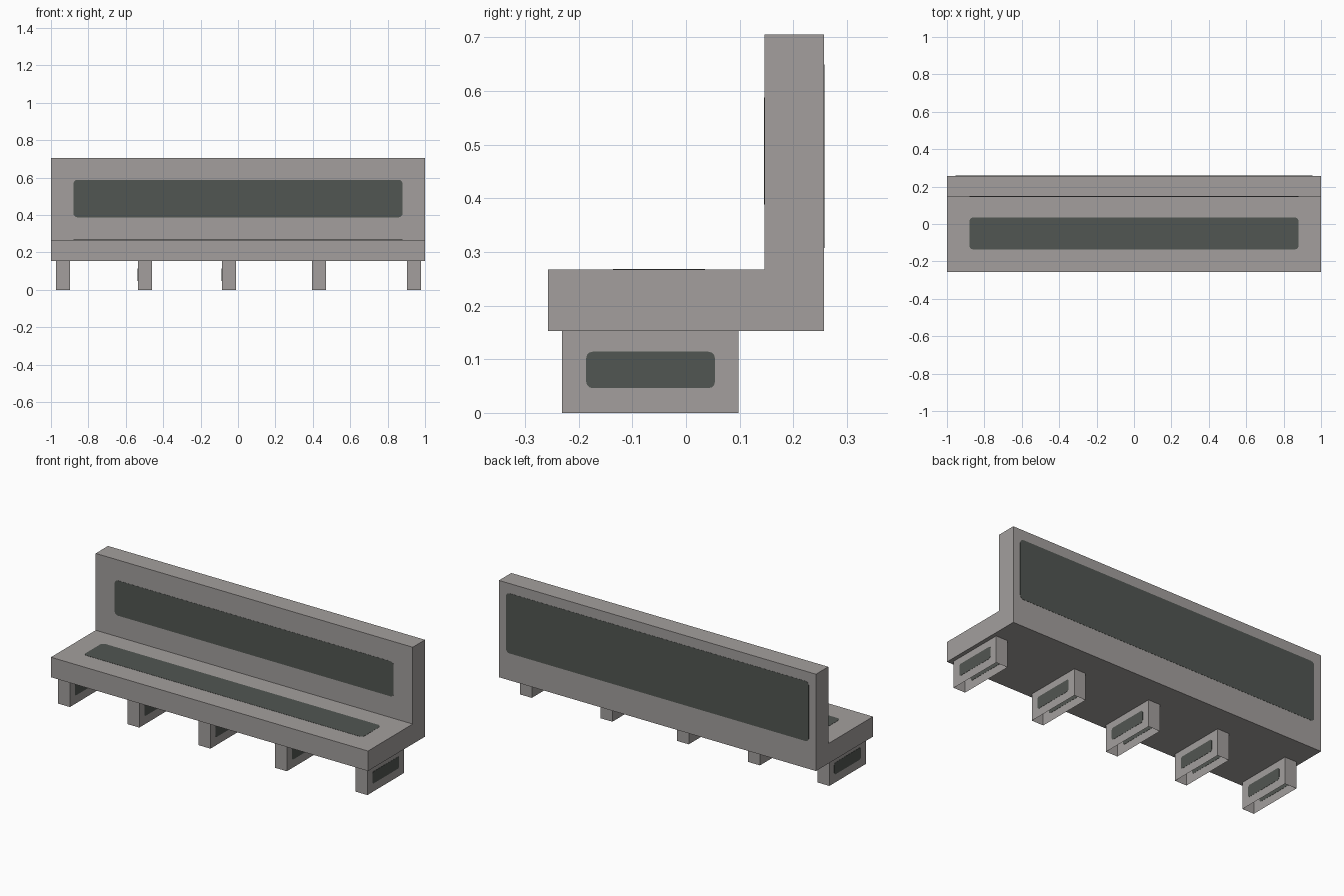
import bpy, math
from mathutils import Vector

if "Cube" in bpy.data.objects:
    bpy.data.objects.remove(bpy.data.objects["Cube"])


def material(name, rgb):
    m = bpy.data.materials.new(name)
    m.diffuse_color = (*rgb, 1)
    m.use_nodes = True
    m.node_tree.nodes["Principled BSDF"].inputs["Base Color"].default_value = m.diffuse_color
    return m


STONE = material("warm grey", (0.366, 0.347, 0.337))
PANEL = material("dark green grey", (0.083, 0.093, 0.084))


def prism(name, outline, direction, mat, caps=True):
    """Extrude a closed outline along a direction vector."""
    a = [Vector(p) for p in outline]
    n = len(a)
    verts = a + [p + Vector(direction) for p in a]
    faces = [(i, (i + 1) % n, n + (i + 1) % n, n + i) for i in range(n)]
    if caps:
        faces += [tuple(reversed(range(n))), tuple(range(n, 2 * n))]
    # keep outward winding whichever way the outline runs
    normal = sum((a[i].cross(a[(i + 1) % n]) for i in range(n)), Vector())
    if normal.dot(Vector(direction)) < 0:
        faces = [tuple(reversed(f)) for f in faces]
    me = bpy.data.meshes.new(name)
    me.from_pydata(verts, [], faces)
    me.materials.append(mat)
    ob = bpy.data.objects.new(name, me)
    bpy.context.collection.objects.link(ob)
    return ob


def plate(name, axis, pos, u, v, r):
    """Thin round-cornered inlay straddling a wall; axis is its normal."""
    pts = []
    for k, (cu, cv) in enumerate([(u[1] - r, v[1] - r), (u[0] + r, v[1] - r),
                                  (u[0] + r, v[0] + r), (u[1] - r, v[0] + r)]):
        for s in range(4):
            t = math.radians(90 * k + 30 * s)
            p = [cu + r * math.cos(t), cv + r * math.sin(t)]
            p.insert(axis, pos - 0.001)
            pts.append(p)
    d = [0, 0, 0]
    d[axis] = 0.002
    return prism(name, pts, d, PANEL)


# L-shaped seat and backrest
profile = [(-0.257, 0.153), (0.257, 0.153), (0.257, 0.705),
           (0.146, 0.705), (0.146, 0.267), (-0.257, 0.267)]
prism("seat_and_backrest", [(-1, y, z) for y, z in profile], (2, 0, 0), STONE)

# Inlaid panels on seat, front of backrest and rear of backrest
plate("seat_panel", 2, 0.267, (-0.88, 0.88), (-0.136, 0.035), 0.02)
plate("backrest_panel", 1, 0.146, (-0.88, 0.88), (0.388, 0.588), 0.02)
plate("rear_panel", 1, 0.257, (-0.955, 0.955), (0.307, 0.649), 0.02)

# Hollow legs, open at the bottom, with a panel on each side
for i, x in enumerate((-0.936, -0.498, -0.049, 0.433, 0.941)):
    x0, x1 = x - 0.037, x + 0.037
    prism(f"leg_{i + 1}", [(x0, -0.231, 0), (x1, -0.231, 0),
                           (x1, 0.098, 0), (x0, 0.098, 0)],
          (0, 0, 0.153), STONE, caps=False)
    for side, px in (("left", x0), ("right", x1)):
        plate(f"leg_{i + 1}_{side}_panel", 0, px, (-0.186, 0.054), (0.046, 0.114), 0.012)
